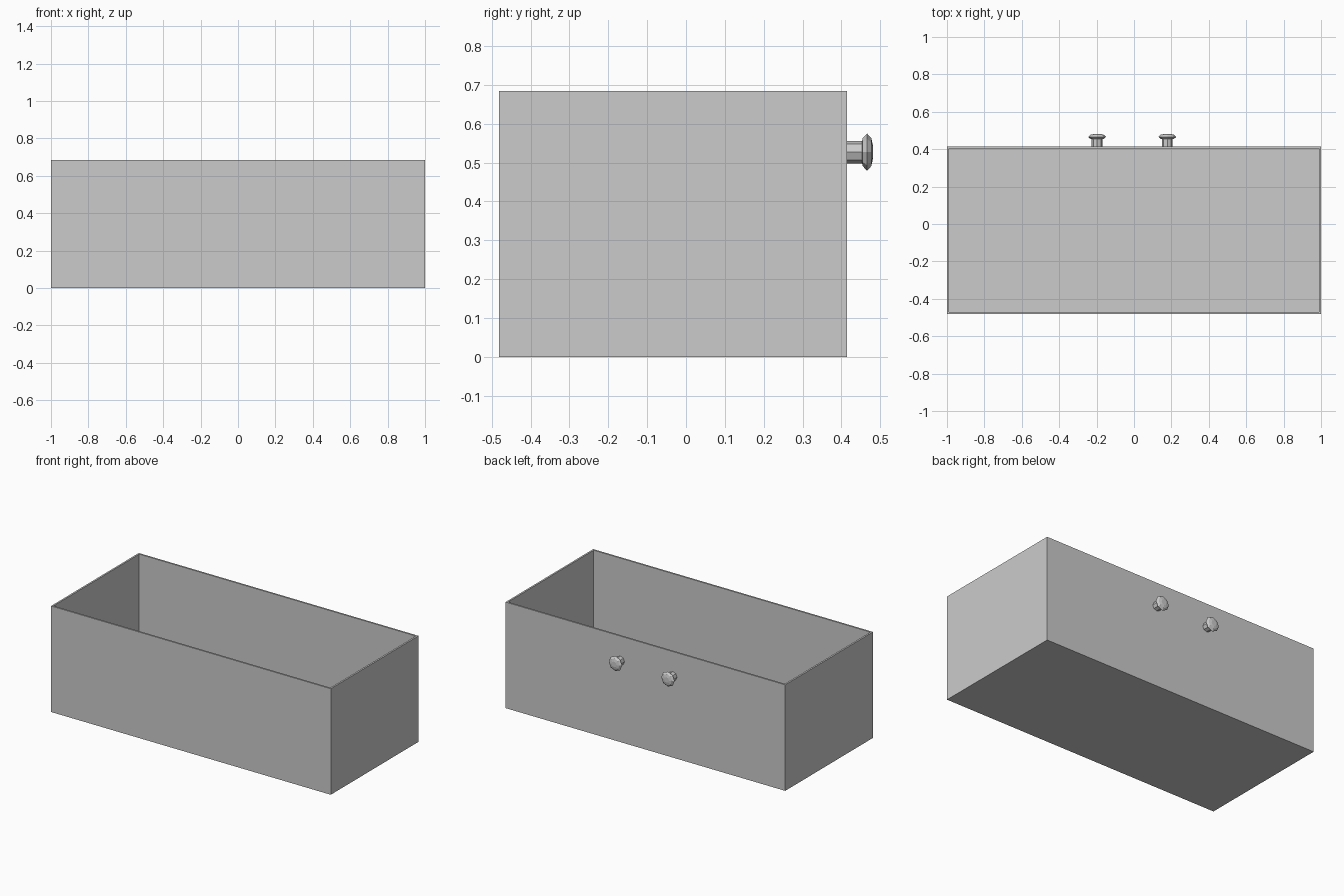
import bpy, bmesh, math

if "Cube" in bpy.data.objects:
    bpy.data.objects.remove(bpy.data.objects["Cube"])

X, Y0, Y1, H, T = 1.0, -0.481, 0.415, 0.685, 0.016


def new_object(name, bm):
    bmesh.ops.recalc_face_normals(bm, faces=bm.faces)
    mesh = bpy.data.meshes.new(name)
    bm.to_mesh(mesh)
    bm.free()
    obj = bpy.data.objects.new(name, mesh)
    bpy.context.collection.objects.link(obj)
    return obj


def lathe_y(name, x, z, profile, sides=8):
    """Closed low-poly turned shape around the y axis; profile is (radius, y)."""
    bm = bmesh.new()
    rings = [[bm.verts.new((x + r * math.cos(2 * math.pi * i / sides), y,
                            z + r * math.sin(2 * math.pi * i / sides)))
              for i in range(sides)] for r, y in profile]
    for a, b in zip(rings, rings[1:]):
        for i in range(sides):
            j = (i + 1) % sides
            bm.faces.new((a[i], a[j], b[j], b[i]))
    bm.faces.new(rings[0])
    bm.faces.new(rings[-1])
    return new_object(name, bm)


# Open drawer box: solid block whose top is inset and pushed down
bm = bmesh.new()
bmesh.ops.create_cube(bm, size=1)
for v in bm.verts:
    v.co = (X if v.co.x > 0 else -X, Y1 if v.co.y > 0 else Y0, H if v.co.z > 0 else 0)
bm.normal_update()
top = max(bm.faces, key=lambda f: f.calc_center_median().z)
bmesh.ops.inset_region(bm, faces=[top], thickness=T)
inner = bmesh.ops.extrude_face_region(bm, geom=[top])
floor = [g for g in inner["geom"] if isinstance(g, bmesh.types.BMVert)]
bmesh.ops.translate(bm, verts=floor, vec=(0, 0, T - H))
if top.is_valid:
    bmesh.ops.delete(bm, geom=[top], context='FACES_ONLY')
new_object("drawer_box", bm)

# Two mushroom knobs on the +y face
for side, x in (("left", -0.197), ("right", 0.178)):
    lathe_y("knob_stem_" + side, x, 0.527, [(0.029, Y1 - 0.005), (0.029, 0.458)])
    lathe_y("knob_head_" + side, x, 0.527,
            [(0.018, 0.451), (0.036, 0.455), (0.048, 0.466), (0.036, 0.477), (0.018, 0.481)])
